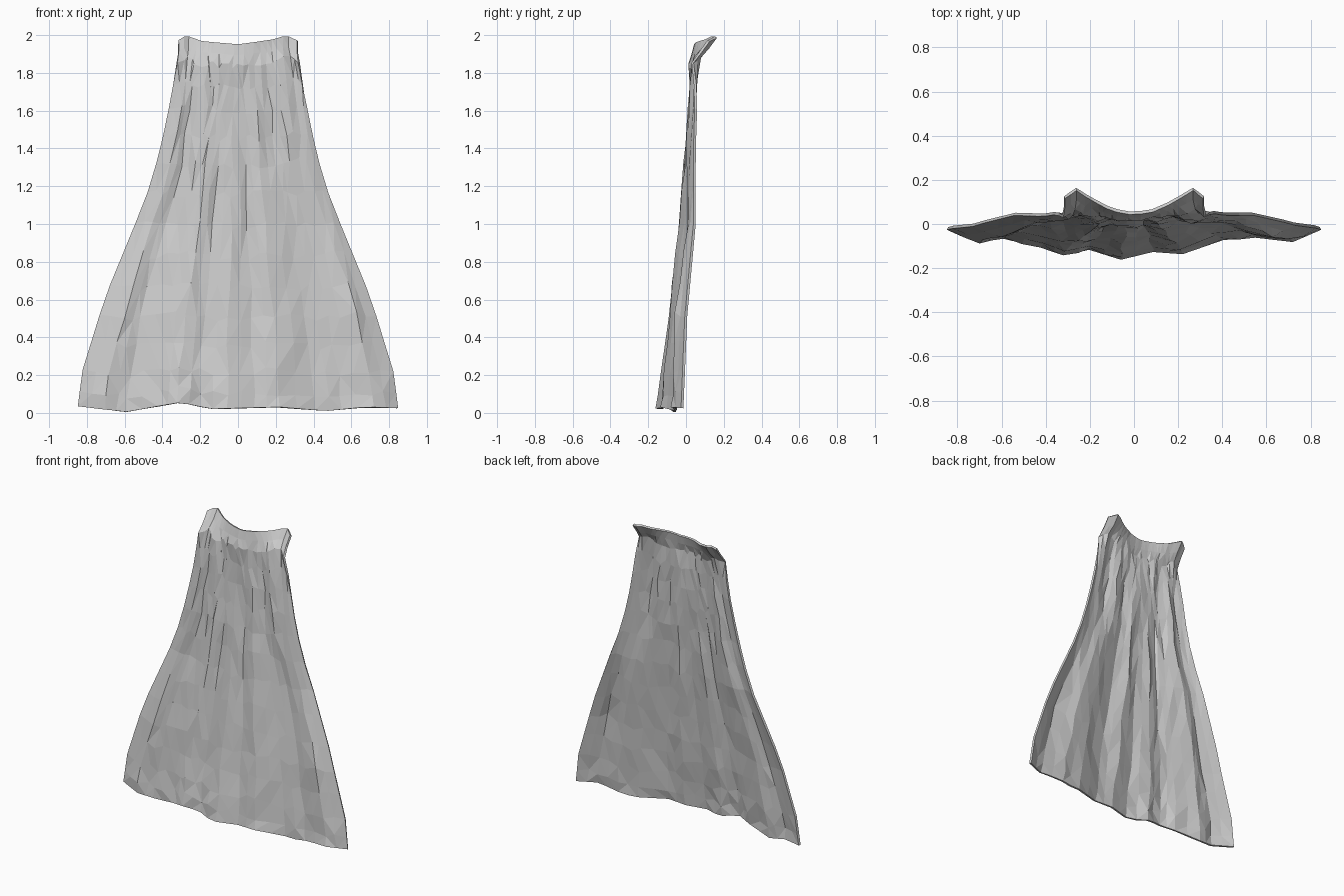
import bpy, bmesh, random

random.seed(4)

# Half width of the cloth by height
WIDTH = [(0, .845), (.2, .82), (.4, .76), (.6, .70), (.8, .62), (1, .54),
         (1.2, .465), (1.4, .41), (1.6, .37), (1.8, .335), (1.93, .315), (2, .315)]

# Fold profiles: depth y across the cloth (u from -1 to 1), hem to collar
U = [-1, -.83, -.7, -.5, -.38, -.24, -.07, .1, .26, .48, .65, .85, 1]
FOLDS = [
    (0.0, [-.02, -.075, -.06, -.10, -.135, -.11, -.155, -.12, -.13, -.065, -.055, -.075, -.02]),
    (0.5, [-.005, -.05, -.03, -.06, -.08, -.06, -.085, -.06, -.08, -.04, -.02, -.05, 0]),
    (1.0, [.045, .01, .025, -.01, -.03, -.01, -.03, -.005, -.03, 0, .02, .015, .045]),
    (1.4, [.04, .02, .035, .01, 0, .01, .005, .02, .005, .03, .01, .03, .045]),
    (1.7, [.05, .03, .05, .02, .035, .03, .035, .03, .025, .045, .02, .045, .055]),
    (1.88, [.035, .07, .045, .04, .035, .025, .02, .025, .035, .04, .045, .07, .035]),
    (2.0, [.12, .158, .13, .095, .075, .06, .05, .052, .06, .09, .12, .158, .12]),
]
# Uneven hem and curved neckline heights
HEM = [(-1, .035), (-.7, .005), (-.36, .055), (-.17, .02), (.25, .03), (.55, .01), (.8, .03), (1, .025)]
NECK = [(-1, 1.97), (-.88, 1.995), (-.6, 1.965), (0, 1.95), (.6, 1.975), (.8, 1.995), (1, 1.97)]


def lerp(table, t):
    for (a, va), (b, vb) in zip(table, table[1:]):
        if t <= b:
            return va + (vb - va) * max(0, (t - a) / (b - a))
    return table[-1][1]


def depth(u, z):
    return lerp([(h, lerp(list(zip(U, row)), u)) for h, row in FOLDS], z)


# Columns follow the fold lines, with one extra between each pair
cols = []
for a, b in zip(U, U[1:]):
    cols += [a, (a + b) / 2]
cols.append(1)
rows = [0, .08, .2, .35, .5, .66, .83, 1, 1.17, 1.33, 1.48, 1.63, 1.76, 1.88, 1.94, 2]

# Draped cape sheet
bm = bmesh.new()
grid = []
for z in rows:
    line = []
    for i, u in enumerate(cols):
        inner = 0 < i < len(cols) - 1 and 0 < z < 1.9
        jx, jy, jz = [random.uniform(-1, 1) if inner else 0 for _ in range(3)]
        lo, hi = lerp(HEM, u), lerp(NECK, u)
        zz = lo + (hi - lo) * z / 2 + jz * .02
        x = u * lerp(WIDTH, z) + jx * .009
        y = depth(u, z) + jy * (.012 if z < .1 else .005)
        line.append(bm.verts.new((x, y, zz)))
    grid.append(line)
for r in range(len(rows) - 1):
    for c in range(len(cols) - 1):
        bm.faces.new((grid[r][c], grid[r][c + 1], grid[r + 1][c + 1], grid[r + 1][c]))
bmesh.ops.triangulate(bm, faces=bm.faces[:])

mesh = bpy.data.meshes.new("cape")
bm.to_mesh(mesh)
bm.free()
cape = bpy.data.objects.new("cape", mesh)
bpy.context.collection.objects.link(cape)

# Thin cloth thickness
solid = cape.modifiers.new("thickness", 'SOLIDIFY')
solid.thickness = .014
solid.offset = 0
